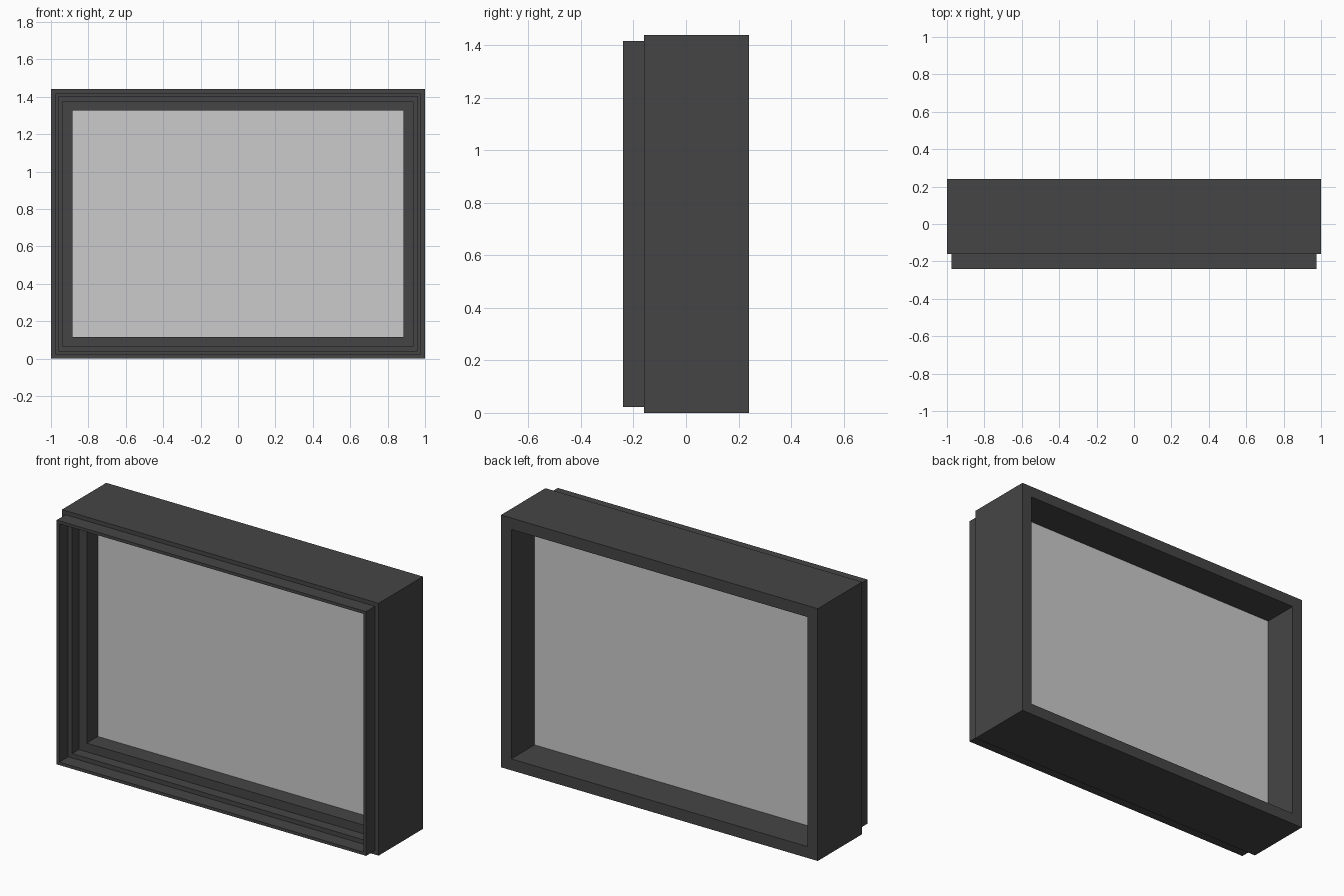
import bpy, bmesh

if "Cube" in bpy.data.objects:
    bpy.data.objects.remove(bpy.data.objects["Cube"])

W, H = 1.0, 1.44  # half width, full height


def rect(inset, y):
    a, lo, hi = W - inset, inset, H - inset
    return [(-a, y, lo), (a, y, lo), (a, y, hi), (-a, y, hi)]


def finish(name, bm, mat=None):
    bmesh.ops.recalc_face_normals(bm, faces=bm.faces)
    me = bpy.data.meshes.new(name)
    bm.to_mesh(me)
    bm.free()
    ob = bpy.data.objects.new(name, me)
    bpy.context.collection.objects.link(ob)
    if mat:
        me.materials.append(mat)
    return ob


def mitred_frame(name, profile, mat):
    """Sweep a closed (inset, y) profile around the rectangle."""
    bm = bmesh.new()
    loops = [[bm.verts.new(c) for c in rect(i, y)] for i, y in profile]
    n = len(loops)
    for k in range(n):
        p, q = loops[k], loops[(k + 1) % n]
        for j in range(4):
            m = (j + 1) % 4
            bm.faces.new((p[j], p[m], q[m], q[j]))
    return finish(name, bm, mat)


dark = bpy.data.materials.new("dark_grey")
dark.diffuse_color = (0.06, 0.06, 0.06, 1)
dark.use_nodes = True
dark.node_tree.nodes["Principled BSDF"].inputs["Base Color"].default_value = dark.diffuse_color

# Deep frame: outer box, thin front lip, stepped rebates and pane seat
mitred_frame("window_frame", [
    (0, 0.24), (0, -0.16), (0.023, -0.16), (0.023, -0.24),
    (0.04, -0.24), (0.04, -0.16), (0.065, -0.16), (0.065, -0.10),
    (0.115, -0.10), (0.115, 0.0), (0.065, 0.0), (0.065, 0.24)], dark)

# Pane set against the back of the seat
bm = bmesh.new()
front = [bm.verts.new(c) for c in rect(0.065, 0.0)]
back = [bm.verts.new(c) for c in rect(0.065, 0.03)]
bm.faces.new(front)
bm.faces.new(back[::-1])
for j in range(4):
    m = (j + 1) % 4
    bm.faces.new((front[j], front[m], back[m], back[j]))
finish("pane", bm)
